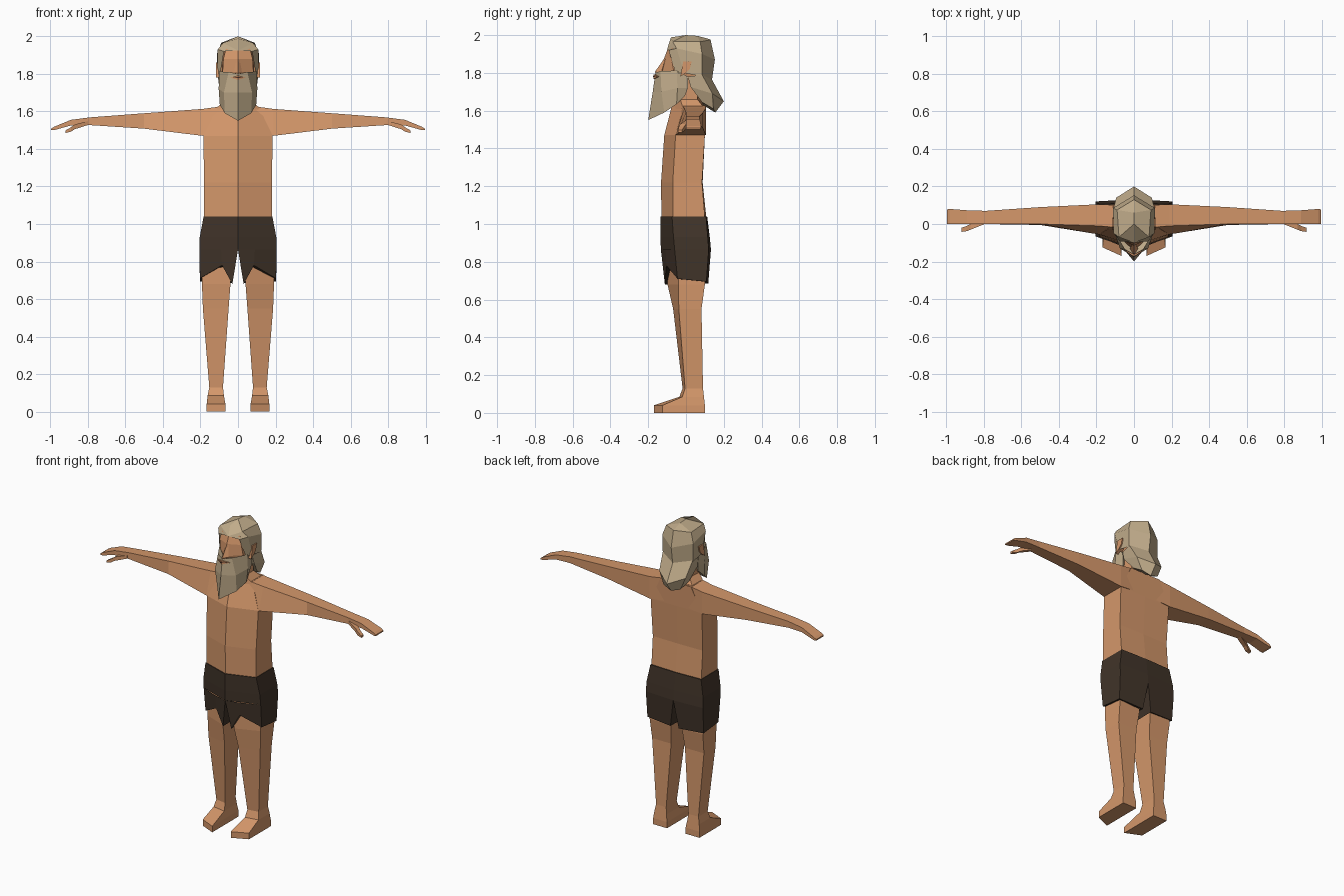
import bpy, bmesh


def material(name, rgb):
    m = bpy.data.materials.new(name)
    m.diffuse_color = (*rgb, 1)
    return m


SKIN = material("tan skin", (0.66, 0.31, 0.145))
HAIR = material("sandy hair", (0.53, 0.41, 0.255))
CLOTH = material("dark brown cloth", (0.052, 0.034, 0.022))
LIPS = material("dark lip line", (0.12, 0.045, 0.025))


def loft(name, rows, mat, closed=True, caps=(True, True)):
    """Skin a list of point rows on the +x side and mirror it to -x."""
    bm = bmesh.new()
    n = len(rows[0])
    for s in (1, -1):
        v = [[bm.verts.new((s * x, y, z)) for x, y, z in r] for r in rows]
        for a, b in zip(v, v[1:]):
            for i in range(n if closed else n - 1):
                j = (i + 1) % n
                bm.faces.new((a[i], a[j], b[j], b[i]))
        for row, cap in ((v[0], caps[0]), (v[-1], caps[1])):
            if cap:
                bm.faces.new(row)
    bmesh.ops.remove_doubles(bm, verts=bm.verts, dist=0.0005)
    bmesh.ops.dissolve_degenerate(bm, edges=bm.edges, dist=0.0005)
    bmesh.ops.recalc_face_normals(bm, faces=bm.faces)
    me = bpy.data.meshes.new(name)
    bm.to_mesh(me)
    bm.free()
    me.materials.append(mat)
    ob = bpy.data.objects.new(name, me)
    bpy.context.collection.objects.link(ob)
    return ob


def level(z, *pts):
    return [(x, y, z) for x, y in pts]


def slab(x, y0, y1, z0, z1, y0_low=None):
    """Four-sided ring across the arm at a given x."""
    low = y0 if y0_low is None else y0_low
    return [(x, y0, z1), (x, y1, z1), (x, y1, z0), (x, low, z0)]


# Torso with a centre ridge
loft("torso", [
    level(1.03, (0, -.13), (.18, -.07), (.18, .10), (0, .108)),
    level(1.22, (0, -.132), (.18, -.07), (.18, .085), (0, .088)),
    level(1.47, (0, -.115), (.185, -.055), (.185, .10), (0, .10)),
    level(1.625, (0, -.075), (.11, -.01), (.11, .105), (0, .105)),
], SKIN, closed=False)

# Neck flaring into the shoulders
loft("neck", [
    level(1.61, (0, -.075), (.12, -.015), (.12, .10), (0, .10)),
    level(1.66, (0, -.06), (.075, -.03), (.07, .06), (0, .08)),
    level(1.78, (0, -.06), (.075, -.04), (.07, .06), (0, .07)),
], SKIN, closed=False)

# Arms and flat hands
loft("arms", [
    slab(.08, -.02, .10, 1.48, 1.628, -.05),
    slab(.19, -.01, .105, 1.47, 1.613, -.055),
    slab(.50, .0, .09, 1.508, 1.59, -.005),
    slab(.79, .0, .07, 1.527, 1.568),
    slab(.89, .0, .073, 1.525, 1.555),
    slab(.98, .0, .08, 1.50, 1.518),
    slab(.995, .0, .078, 1.50, 1.508),
], SKIN)
loft("thumbs", [
    slab(.80, -.002, .03, 1.527, 1.548),
    slab(.87, -.03, .0, 1.505, 1.53),
    slab(.89, -.038, -.01, 1.492, 1.515),
    slab(.92, -.042, -.02, 1.485, 1.498),
], SKIN)

# Legs and feet
loft("legs", [
    level(.86, (.03, -.10), (.19, -.045), (.19, .10), (.03, .10)),
    level(.68, (.04, -.098), (.192, -.04), (.192, .10), (.04, .10)),
    level(.55, (.05, -.068), (.187, -.038), (.187, .082), (.05, .082)),
    level(.13, (.08, -.018), (.153, -.005), (.153, .09), (.08, .09)),
    level(.085, (.075, -.035), (.162, -.02), (.162, .095), (.075, .095)),
    level(.04, (.067, -.17), (.167, -.125), (.167, .10), (.067, .10)),
    level(0, (.067, -.17), (.167, -.125), (.167, .10), (.067, .10)),
], SKIN)

# Shorts: waist part, then two flared legs with a notched hem
loft("shorts_waist", [
    level(1.04, (0, -.136), (.183, -.074), (.183, .106), (0, .112)),
    level(.93, (0, -.135), (.204, -.066), (.204, .115), (0, .126)),
    level(.865, (0, -.133), (.206, -.06), (.206, .12), (0, .132)),
], CLOTH, closed=False)
loft("shorts_legs", [
    level(.865, (0, -.133), (.09, -.108), (.206, -.06), (.206, .12), (0, .132)),
    [(.03, -.112, .68), (.085, -.104, .78), (.203, -.045, .71),
     (.203, .108, .695), (.03, .118, .685)],
], CLOTH, caps=(False, True))

# Head, mostly hidden under hair and beard
loft("head", [
    level(1.95, (0, -.088), (.06, -.07), (.07, .06), (0, .10)),
    level(1.88, (0, -.115), (.078, -.078), (.09, .06), (0, .11)),
    level(1.81, (0, -.142), (.082, -.065), (.09, .05), (0, .10)),
    level(1.72, (0, -.13), (.07, -.05), (.07, .05), (0, .08)),
], SKIN, closed=False)
loft("nose", [
    [(0, -.112, 1.88), (.008, -.108, 1.88), (0, -.10, 1.88)],
    [(0, -.165, 1.805), (.022, -.13, 1.805), (0, -.11, 1.80)],
    [(0, -.15, 1.79), (.02, -.13, 1.79), (0, -.11, 1.79)],
], SKIN, closed=False)
ear = ((-.03, 1.78), (-.015, 1.86), (.03, 1.86), (.02, 1.82), (0, 1.80))
loft("ears", [[(x, y, z) for y, z in ear] for x in (.085, .116)], SKIN)

# Hair cap from crown to nape, open around the face
loft("hair_cap", [
    [(0, -.08, 1.988), (0, 0, 2.0), (0, .06, 1.996), (0, .12, 1.98)],
    [(0, -.10, 1.925), (.08, -.07, 1.965), (.09, .075, 1.965), (0, .13, 1.975)],
    [(.075, -.092, 1.92), (.108, -.05, 1.93), (.112, .085, 1.90), (0, .153, 1.87)],
    [(.095, -.055, 1.80), (.11, -.01, 1.80), (.108, .085, 1.78), (0, .137, 1.76)],
], HAIR, closed=False, caps=(False, False))

# Long hair flaring out behind the neck
loft("back_hair", [
    [(0, .05, 1.77), (.095, .01, 1.78), (.108, .085, 1.79), (0, .137, 1.765)],
    [(0, .05, 1.72), (.10, .025, 1.725), (.095, .14, 1.69), (0, .20, 1.65)],
    [(0, .09, 1.63), (.08, .085, 1.645), (.06, .145, 1.61), (0, .155, 1.59)],
], HAIR, closed=False)

# Pointed beard and moustache
loft("beard", [
    [(0, -.162, 1.80), (.05, -.135, 1.81), (.10, -.05, 1.812),
     (.097, .01, 1.78), (0, -.03, 1.77)],
    [(0, -.176, 1.70), (.075, -.13, 1.70), (.103, -.045, 1.72),
     (.092, .01, 1.72), (0, -.03, 1.70)],
    [(0, -.20, 1.55), (.07, -.115, 1.59), (.097, -.05, 1.635),
     (.085, -.005, 1.68), (0, -.05, 1.64)],
], HAIR, closed=False)

# Lips: thin diamond plate with a dark line across it
for name, w, h, y, mat in (("lips", .042, .012, 0, SKIN),
                           ("lip_line", .036, .003, -.003, LIPS)):
    loft(name, [[(0, -.172 + y + d, 1.78 + h), (w, -.148 + y + d, 1.78),
                 (0, -.172 + y + d, 1.78 - h)] for d in (0, .009)],
         mat, closed=False)
